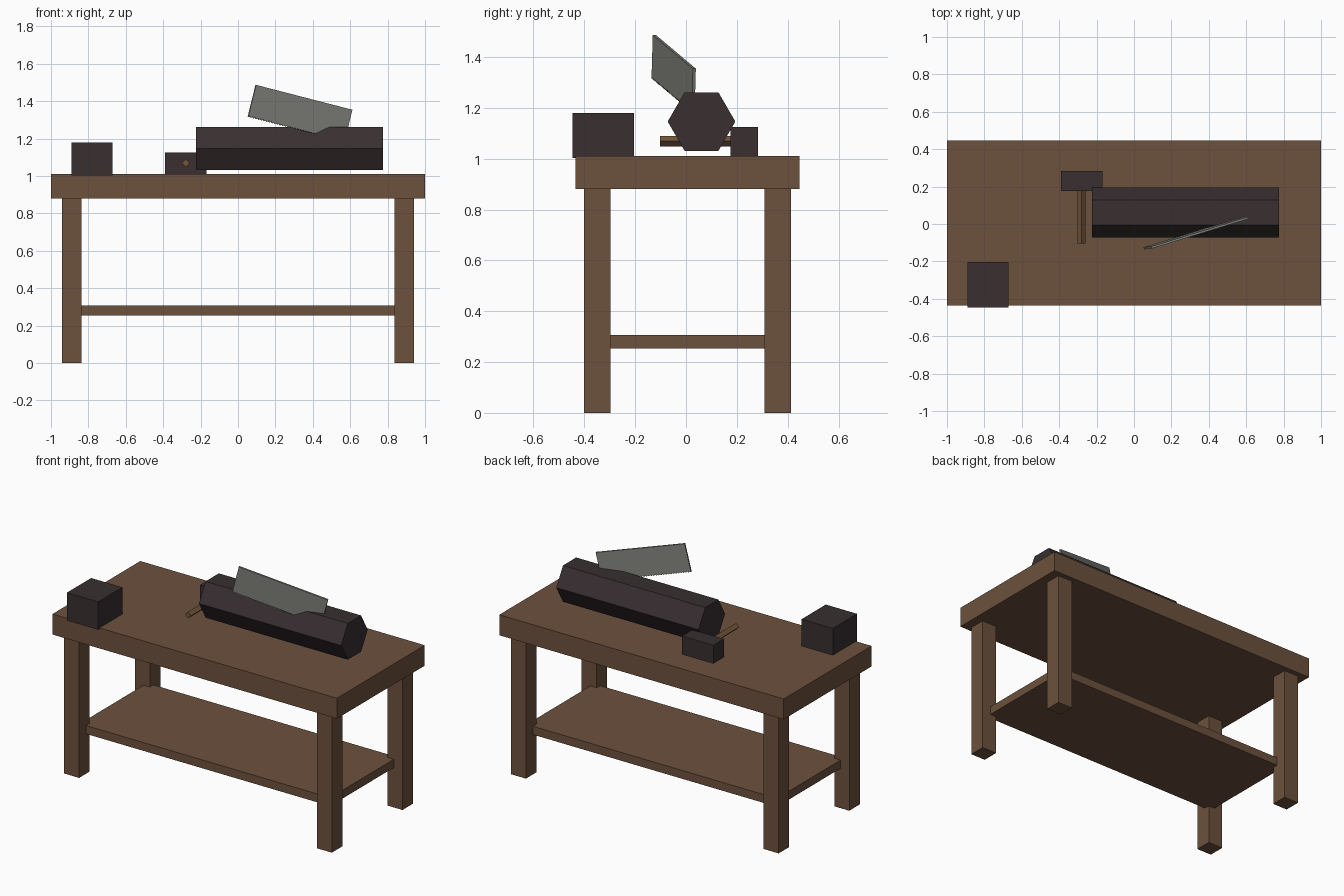
import bpy, bmesh, math
from mathutils import Vector

if "Cube" in bpy.data.objects:
    bpy.data.objects.remove(bpy.data.objects["Cube"])


def material(name, rgb):
    m = bpy.data.materials.new(name)
    m.diffuse_color = (*rgb, 1)
    m.use_nodes = True
    m.node_tree.nodes["Principled BSDF"].inputs["Base Color"].default_value = m.diffuse_color
    return m


WOOD = material("brown wood", (0.15, 0.083, 0.047))
HANDLE = material("handle wood", (0.17, 0.09, 0.04))
DARK = material("dark iron", (0.040, 0.028, 0.030))
STEEL = material("grey steel", (0.215, 0.220, 0.195))


def finish(bm, name, mat):
    bmesh.ops.recalc_face_normals(bm, faces=bm.faces)
    me = bpy.data.meshes.new(name)
    bm.to_mesh(me)
    bm.free()
    me.materials.append(mat)
    ob = bpy.data.objects.new(name, me)
    bpy.context.collection.objects.link(ob)
    return ob


def prism(name, mat, outline, offset):
    """Extrude a closed outline of 3D points along an offset."""
    bm = bmesh.new()
    face = bm.faces.new([bm.verts.new(p) for p in outline])
    ext = bmesh.ops.extrude_face_region(bm, geom=[face])
    verts = [g for g in ext["geom"] if isinstance(g, bmesh.types.BMVert)]
    bmesh.ops.translate(bm, verts=verts, vec=offset)
    return finish(bm, name, mat)


def box(name, mat, x, y, z):
    pts = [(x[0], y[0], z[0]), (x[1], y[0], z[0]), (x[1], y[1], z[0]), (x[0], y[1], z[0])]
    return prism(name, mat, pts, (0, 0, z[1] - z[0]))


# Table
CY = 0.006
box("table_top", WOOD, (-1, 1), (-0.435, 0.447), (0.88, 1.01))
box("shelf", WOOD, (-0.88, 0.88), (CY - 0.338, CY + 0.338), (0.253, 0.306))
for sx, side in ((-1, "left"), (1, "right")):
    for sy, end in ((-1, "front"), (1, "back")):
        box(f"{end}_{side}_leg", WOOD,
            sorted((sx * 0.836, sx * 0.941)),
            sorted((CY + sy * 0.302, CY + sy * 0.408)), (0, 0.88))

# Block on the front corner
box("block", DARK, (-0.89, -0.67), (-0.447, -0.204), (1.003, 1.18))

# Mallet: head and square handle turned on edge
box("mallet_head", DARK, (-0.39, -0.169), (0.176, 0.283), (1.01, 1.125))
r = 0.021
prism("mallet_handle", HANDLE,
      [(-0.28 + r * math.cos(i * math.pi / 2), -0.103, 1.069 + r * math.sin(i * math.pi / 2))
       for i in range(4)], (0, 0.29, 0))

# Six-sided bar
r = 0.133
prism("hexagonal_bar", DARK,
      [(-0.224, 0.061 + r * math.cos(i * math.pi / 3), 1.146 + r * math.sin(i * math.pi / 3))
       for i in range(6)], (1.0, 0, 0))

# Saw blade, tilted and sunk into the bar, with fine teeth on its lower edge
corner = Vector((0.095, -0.125, 1.487))
along = Vector((0.515, 0.158, -0.133))
down = Vector((-0.042, -0.005, -0.172))
normal = along.cross(down).normalized()
TEETH = 36
edge = []
for i in range(TEETH):
    edge += [(i / TEETH, 1.0), ((i + 0.5) / TEETH, 0.96)]
edge.append((1, 1))
outline = [(1, 0), (0, 0)] + edge
prism("saw_blade", STEEL,
      [corner + along * u + down * v - normal * 0.006 for u, v in outline], normal * 0.012)
